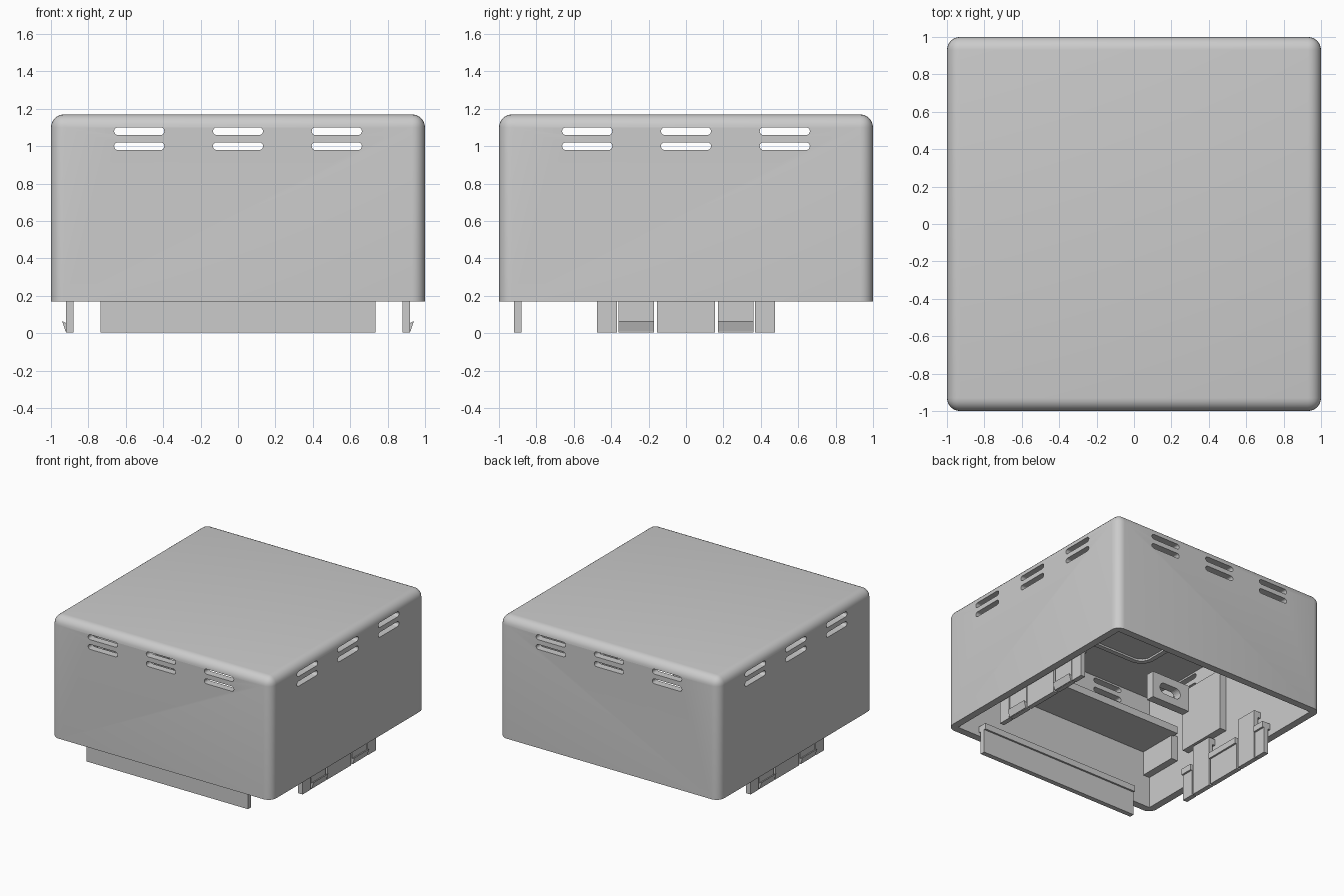
import bpy, bmesh, math
from mathutils import Matrix, Vector

if "Cube" in bpy.data.objects:
    bpy.data.objects.remove(bpy.data.objects["Cube"])

grey = bpy.data.materials.new("light_grey_plastic")
grey.diffuse_color = (0.6, 0.6, 0.6, 1)
grey.use_nodes = True
grey.node_tree.nodes["Principled BSDF"].inputs["Base Color"].default_value = grey.diffuse_color


def finish(name, bm):
    bmesh.ops.recalc_face_normals(bm, faces=bm.faces)
    me = bpy.data.meshes.new(name)
    bm.to_mesh(me)
    bm.free()
    ob = bpy.data.objects.new(name, me)
    me.materials.append(grey)
    bpy.context.collection.objects.link(ob)
    return ob


def box(name, x, y, z, round_edges=0):
    bm = bmesh.new()
    size = Vector((x[1] - x[0], y[1] - y[0], z[1] - z[0]))
    mid = Vector((x[0] + x[1], y[0] + y[1], z[0] + z[1])) / 2
    bmesh.ops.create_cube(bm, size=1, matrix=Matrix.Translation(mid) @ Matrix.Diagonal(size).to_4x4())
    if round_edges:
        # round every edge except the bottom rim
        edges = [e for e in bm.edges if any(v.co.z > mid.z for v in e.verts)]
        bmesh.ops.bevel(bm, geom=edges, offset=round_edges, segments=6, profile=0.5, affect='EDGES')
    return finish(name, bm)


def prism(name, points, direction):
    """Extrude a closed outline along a direction."""
    bm = bmesh.new()
    face = bm.faces.new([bm.verts.new(p) for p in points])
    ext = bmesh.ops.extrude_face_region(bm, geom=[face])
    verts = [g for g in ext["geom"] if isinstance(g, bmesh.types.BMVert)]
    bmesh.ops.translate(bm, vec=direction, verts=verts)
    return finish(name, bm)


def rounded(w, h, r, n=6):
    """2D rounded rectangle from half sizes."""
    pts = []
    for k, (sx, sy) in enumerate(((1, 1), (-1, 1), (-1, -1), (1, -1))):
        for i in range(n + 1):
            a = (k + i / n) * math.pi / 2
            p = (sx * (w - r) + r * math.cos(a), sy * (h - r) + r * math.sin(a))
            if not pts or math.dist(p, pts[-1]) > 1e-5:
                pts.append(p)
    if math.dist(pts[0], pts[-1]) < 1e-5:
        pts.pop()
    return pts


def cut(ob, cutter):
    mod = ob.modifiers.new("cut", 'BOOLEAN')
    mod.operation = 'DIFFERENCE'
    mod.solver = 'EXACT'
    mod.object = cutter
    bpy.context.view_layer.objects.active = ob
    bpy.ops.object.modifier_apply(modifier=mod.name)
    bpy.data.objects.remove(cutter)


# Housing: rounded cover, open at the bottom
T = 0.94
housing = box("housing", (-1, 1), (-1, 1), (0.17, 1.17), 0.07)
cut(housing, box("cavity", (-T, T), (-T, T), (0.0, 1.115)))

# Vent slots, two rows of three on each side
for z in (1.0, 1.08):
    for c in (-0.528, 0, 0.528):
        o = rounded(0.134, 0.0205, 0.0204)
        cut(housing, prism("slot", [(c + u, -1.2, z + v) for u, v in o], (0, 2.4, 0)))
        cut(housing, prism("slot", [(-1.2, c + u, z + v) for u, v in o], (2.4, 0, 0)))
bpy.ops.object.select_all(action='DESELECT')
housing.select_set(True)
bpy.context.view_layer.objects.active = housing
bpy.ops.object.shade_smooth_by_angle(angle=math.radians(30))

# Low rounded rib on the ceiling
rib = prism("ceiling_rib", [(u, v, 1.1) for u, v in rounded(0.58, 0.58, 0.12)], (0, 0, 0.03))
cut(rib, prism("rib_opening", [(u, v, 1.0) for u, v in rounded(0.54, 0.54, 0.08)], (0, 0, 0.2)))

# Front skirt plate with its ledge on the wall
box("front_plate", (-0.735, 0.735), (-0.92, -0.88), (0.005, 0.24))
box("front_plate_ledge", (-0.735, 0.735), (-T - 0.01, -0.865), (0.2, 0.25))

# Inner shelf along the front wall
box("shelf", (-0.9, 0.9), (-T - 0.01, -0.56), (0.63, 0.69))


def span(s, a, b):
    return tuple(sorted((s * a, s * b)))


for s, side in ((-1, "left"), (1, "right")):
    # Side skirt: middle panel and end posts
    for name, y, top in (("panel", (-0.155, 0.155), 0.27),
                         ("front_post", (-0.475, -0.37), 0.27),
                         ("back_post", (0.37, 0.475), 0.27)):
        box(f"{side}_{name}", span(s, 0.88, 0.92), y, (0.005, top))
        box(f"{side}_{name}_ledge", span(s, 0.865, T + 0.01), y, (0.22, 0.27))
    # Snap clips with wedge hooks
    for name, y in (("front", -0.36), ("back", 0.17)):
        box(f"{side}_{name}_clip", span(s, 0.88, 0.915), (y, y + 0.19), (0.005, 0.42))
        box(f"{side}_{name}_clip_root", span(s, 0.88, T + 0.01), (y, y + 0.19), (0.37, 0.42))
        hook = [(0.91, 0.008), (0.922, 0.008), (0.94, 0.065), (0.91, 0.05)]
        prism(f"{side}_{name}_hook", [(s * u, y, v) for u, v in hook], (0, 0.19, 0))
    # Stop block hanging under the shelf end
    box(f"{side}_shelf_stop", span(s, 0.88, T + 0.01), (-T - 0.01, -0.61), (0.43, 0.64))
    # Thickened pad on the side wall
    box(f"{side}_wall_pad", span(s, 0.88, T + 0.01), (-0.48, -0.04), (0.44, 0.95))
    # Mounting bracket with an oblong hole
    bracket = box(f"{side}_bracket", span(s, 0.53, 0.89), (-0.48, -0.41), (0.75, 0.97))
    o = rounded(0.1, 0.045, 0.0449)
    cut(bracket, prism("hole", [(s * 0.7 + u, -0.6, 0.86 + v) for u, v in o], (0, 0.4, 0)))
